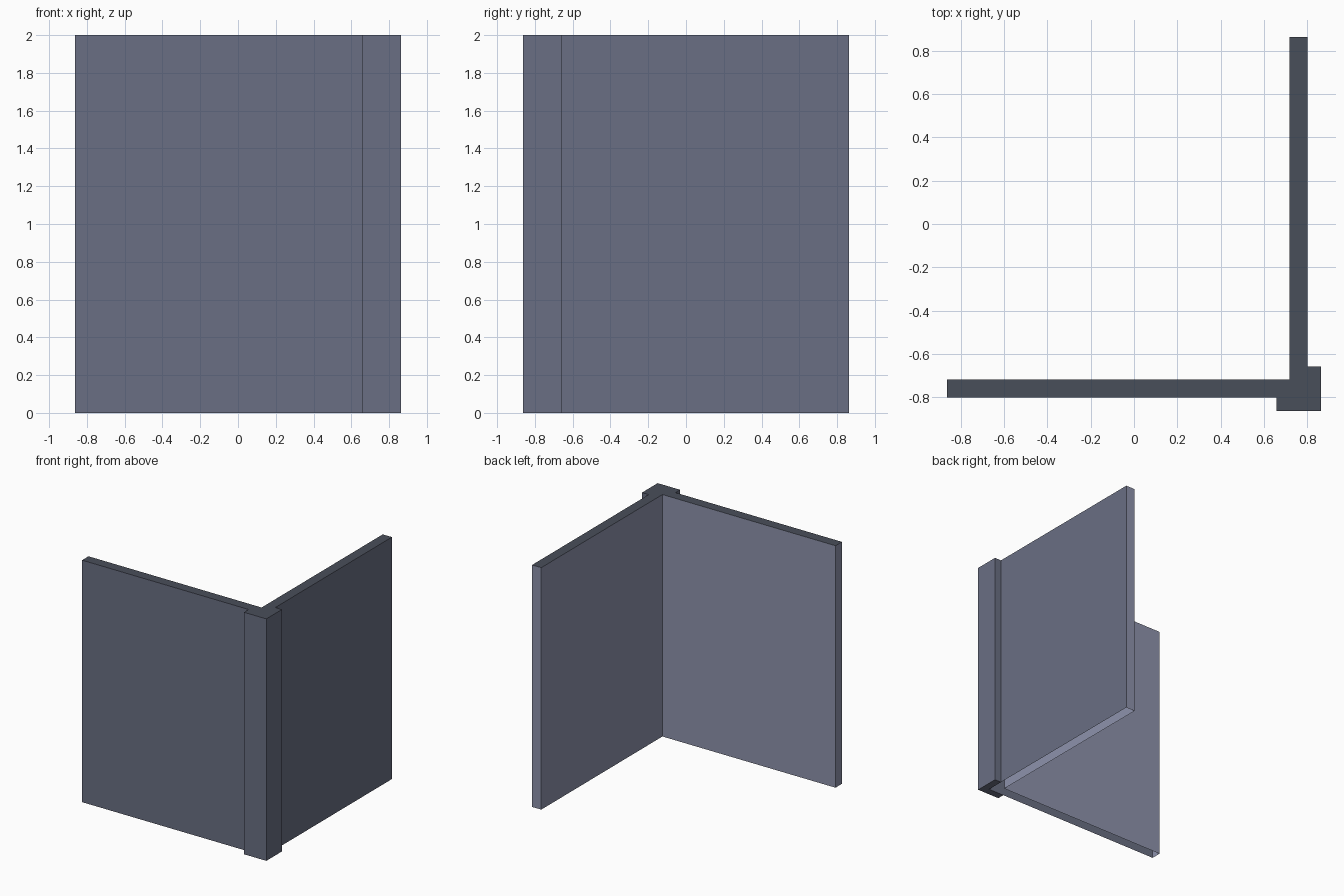
import bpy, bmesh

if "Cube" in bpy.data.objects:
    bpy.data.objects.remove(bpy.data.objects["Cube"])

H = 2.0                      # height
E = 0.864                    # outer extent
W0, W1 = 0.719, 0.803        # wall inner and outer planes
P = 0.659                    # start of the corner trim


def material(name, rgb):
    def lin(c):
        c /= 255
        return c / 12.92 if c <= 0.04045 else ((c + 0.055) / 1.055) ** 2.4
    m = bpy.data.materials.new(name)
    m.diffuse_color = (*[lin(c) for c in rgb], 1)
    m.use_nodes = True
    m.node_tree.nodes["Principled BSDF"].inputs["Base Color"].default_value = m.diffuse_color
    return m


OUTER = material("slate_outer", (106, 111, 131))
INNER = material("pale_slate_inner", (142, 147, 172))
TOP = material("dark_slate_top", (73, 78, 90))


def extrude_profile(name, profile, closed_bottom, side_slot):
    """Extrude a plan outline to full height; side_slot(normal, centre) picks the side colour."""
    me = bpy.data.meshes.new(name)
    bm = bmesh.new()
    base = bm.faces.new([bm.verts.new((x, y, 0)) for x, y in profile])
    ret = bmesh.ops.extrude_face_region(bm, geom=[base], use_keep_orig=True)
    verts = [g for g in ret["geom"] if isinstance(g, bmesh.types.BMVert)]
    bmesh.ops.translate(bm, vec=(0, 0, H), verts=verts)
    bmesh.ops.recalc_face_normals(bm, faces=bm.faces[:])
    for f in bm.faces:
        f.material_index = 1 if f.normal.z > 0.5 else 0
        if abs(f.normal.z) < 0.5:
            f.material_index = side_slot(f.normal, f.calc_center_median())
    if not closed_bottom:
        low = [f for f in bm.faces if f.normal.z < -0.5]
        bmesh.ops.delete(bm, geom=low, context="FACES_ONLY")
    bm.to_mesh(me)
    bm.free()
    for m in (OUTER, TOP, INNER):
        me.materials.append(m)
    ob = bpy.data.objects.new(name, me)
    bpy.context.collection.objects.link(ob)
    return ob


# Two walls meeting at a corner; inner faces and end caps are paler, underside is open
extrude_profile(
    "corner_walls",
    [(-E, -W1), (W1, -W1), (W1, E), (W0, E), (W0, -W0), (-E, -W0)],
    False,
    lambda n, c: 2 if n.x < -0.5 or n.y > 0.5 else 0)

# Raised trim wrapping the outside of the corner
extrude_profile(
    "corner_trim",
    [(P, -E), (E, -E), (E, -P), (W1, -P), (W1, -W1), (P, -W1)],
    True,
    lambda n, c: 0)
